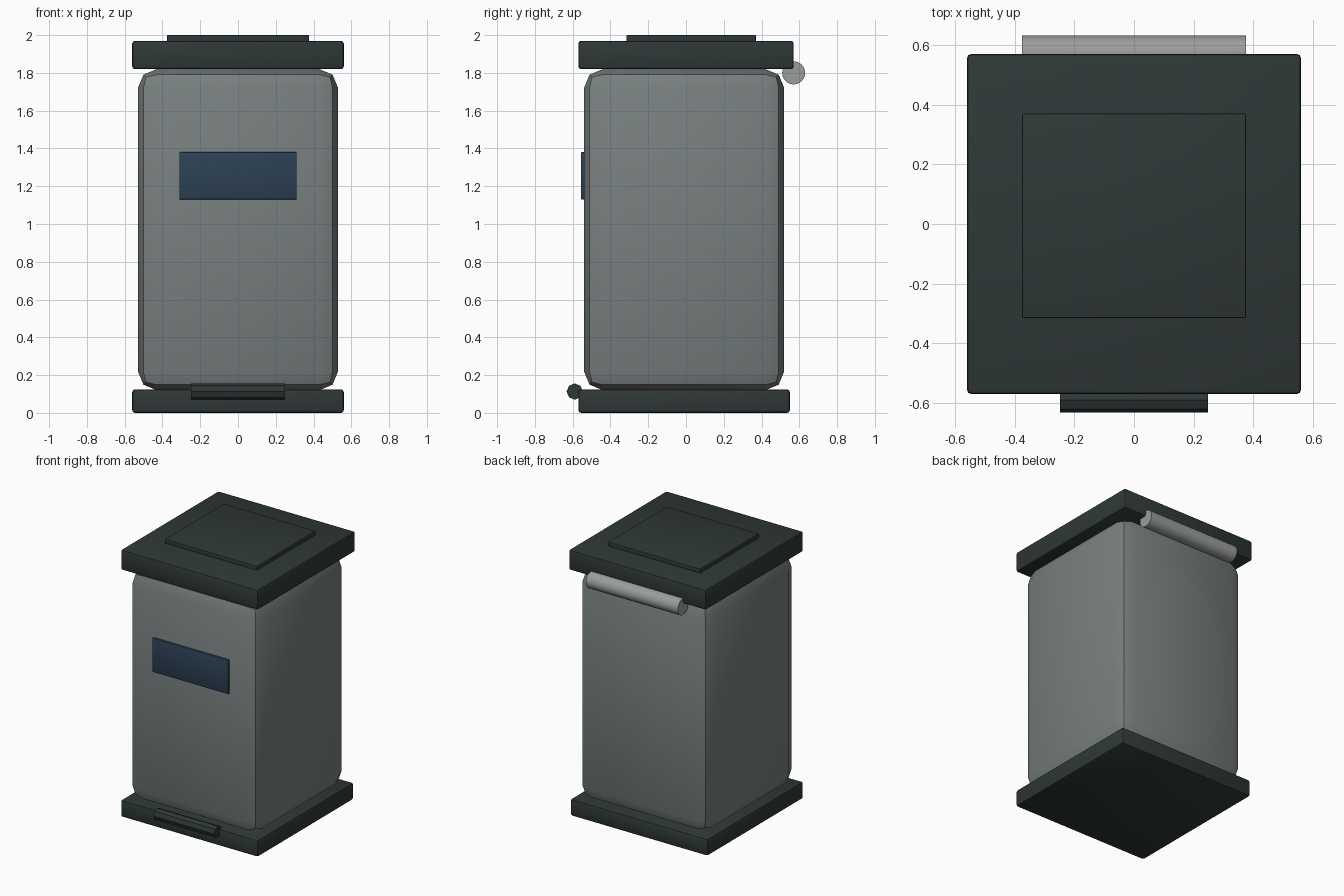
import bpy
from math import pi, radians

if "Cube" in bpy.data.objects:
    bpy.data.objects.remove(bpy.data.objects["Cube"])


def material(name, rgb):
    m = bpy.data.materials.new(name)
    m.diffuse_color = (*rgb, 1)
    m.use_nodes = True
    m.node_tree.nodes["Principled BSDF"].inputs["Base Color"].default_value = m.diffuse_color
    return m


BODY = material("body_grey", (0.19, 0.215, 0.215))
DARK = material("dark_green_grey", (0.028, 0.04, 0.038))
BLUE = material("label_blue", (0.025, 0.052, 0.09))
METAL = material("hinge_metal", (0.33, 0.34, 0.34))


def finish(obj, name, mat, bevel=0, segments=2):
    obj.name = name
    obj.data.materials.append(mat)
    if bevel:
        mod = obj.modifiers.new("Bevel", 'BEVEL')
        mod.width = bevel
        mod.segments = segments
        mod.limit_method = 'ANGLE'
        bpy.ops.object.modifier_apply(modifier=mod.name)
    bpy.ops.object.shade_smooth_by_angle(angle=radians(30))
    return obj


def box(name, x, y, z, mat, bevel):
    """Bevelled box from (min, max) ranges on each axis."""
    bpy.ops.mesh.primitive_cube_add(size=1, location=[(a + b) / 2 for a, b in (x, y, z)])
    obj = bpy.context.object
    obj.scale = [b - a for a, b in (x, y, z)]
    bpy.ops.object.transform_apply(location=False, rotation=False, scale=True)
    return finish(obj, name, mat, bevel)


def rod(name, radius, half_length, y, z, sides, mat):
    """Horizontal cylinder running along x."""
    bpy.ops.mesh.primitive_cylinder_add(vertices=sides, radius=radius, depth=2 * half_length,
                                        location=(0, y, z), rotation=(0, pi / 2, 0))
    return finish(bpy.context.object, name, mat)


# Base and rounded container
box("base", (-0.56, 0.56), (-0.57, 0.55), (0, 0.125), DARK, 0.015)
box("container", (-0.53, 0.53), (-0.54, 0.52), (0.12, 1.82), BODY, 0.10)

# Lid with raised panel
box("lid", (-0.56, 0.56), (-0.57, 0.57), (1.82, 1.97), DARK, 0.015)
box("lid_panel", (-0.375, 0.375), (-0.315, 0.37), (1.96, 2.0), DARK, 0.004)

# Blank label plate on the front
box("label_plate", (-0.31, 0.31), (-0.556, -0.53), (1.13, 1.38), BLUE, 0.004)

# Foot pedal and rear hinge
rod("foot_pedal", 0.043, 0.248, -0.589, 0.113, 8, DARK)
rod("rear_hinge", 0.061, 0.375, 0.57, 1.80, 24, METAL)
